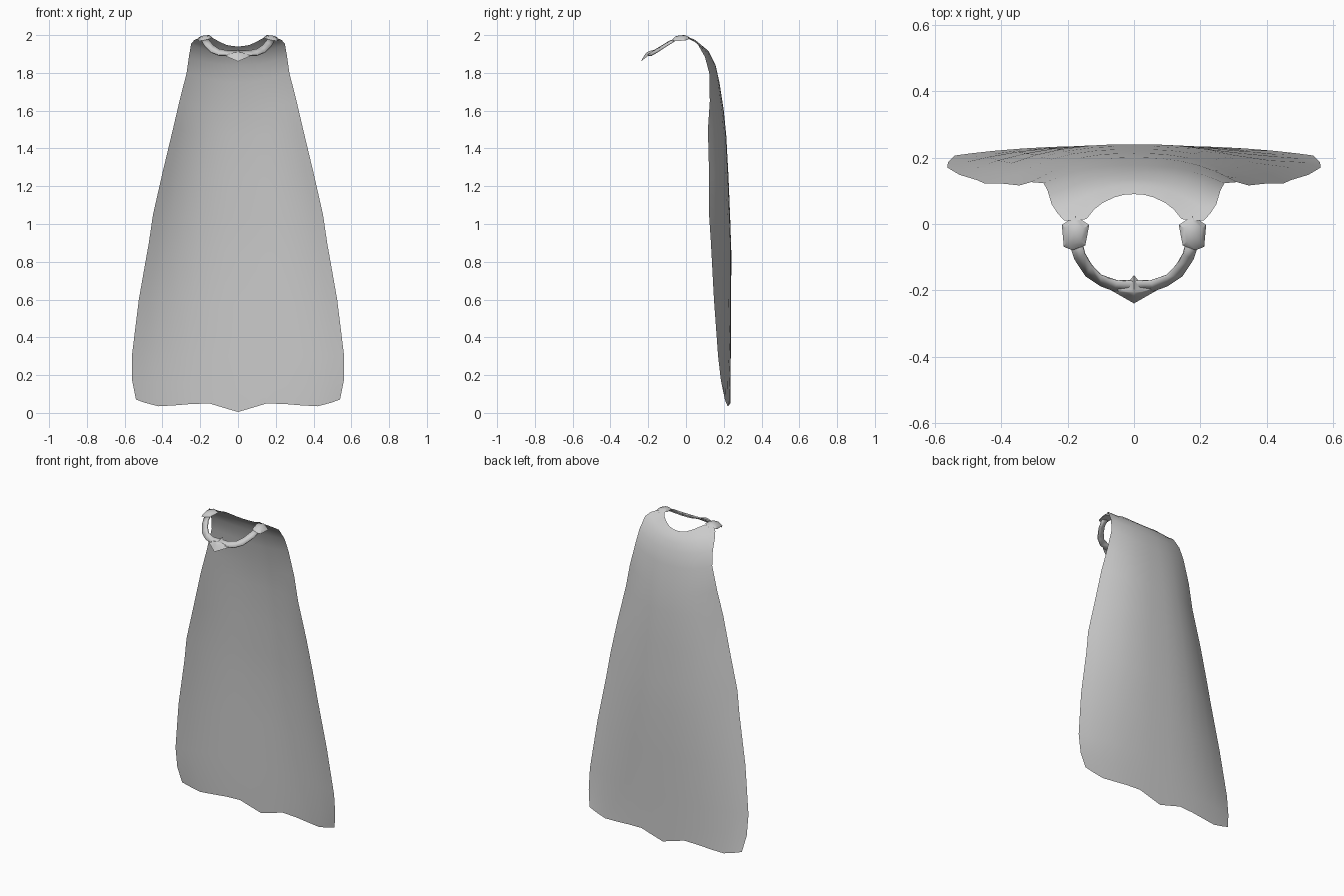
import bpy, bmesh, math
from mathutils import Vector

if "Cube" in bpy.data.objects:
    bpy.data.objects.remove(bpy.data.objects["Cube"])

grey = bpy.data.materials.new("cloth_grey")
grey.diffuse_color = (0.6, 0.6, 0.6, 1)
grey.use_nodes = True
grey.node_tree.nodes["Principled BSDF"].inputs["Base Color"].default_value = grey.diffuse_color


def make(name, verts, faces, angle=60):
    me = bpy.data.meshes.new(name)
    me.from_pydata(verts, [], faces)
    bm = bmesh.new()
    bm.from_mesh(me)
    bmesh.ops.recalc_face_normals(bm, faces=bm.faces)
    bm.to_mesh(me)
    bm.free()
    me.materials.append(grey)
    ob = bpy.data.objects.new(name, me)
    bpy.context.collection.objects.link(ob)
    bpy.ops.object.select_all(action='DESELECT')
    ob.select_set(True)
    bpy.context.view_layer.objects.active = ob
    bpy.ops.object.shade_smooth_by_angle(angle=math.radians(angle))
    return ob


def mirrored(half):
    # half runs from the centre line outward
    return [(-x, y, z) for x, y, z in half[:0:-1]] + list(half)


def grid_faces(rows, cols):
    return [(r * cols + c, r * cols + c + 1, (r + 1) * cols + c + 1, (r + 1) * cols + c)
            for r in range(rows - 1) for c in range(cols - 1)]


# Cape sheet: neckline, then rows of half width, edge y, edge z, middle y, middle z
U = [0, .14, .28, .46, .62, .78, .9, 1]
neck = [(0, .09, 1.94), (.03, .088, 1.942), (.06, .08, 1.948), (.095, .063, 1.963),
        (.12, .044, 1.977), (.143, .015, 1.988), (.18, .01, 1.992), (.21, .01, 1.982)]
spans = [(.23, .032, 1.975, .118, 1.917), (.248, .06, 1.955, .135, 1.885),
         (.26, .10, 1.885, .157, 1.84), (.272, .123, 1.80, .177, 1.75),
         (.31, .126, 1.65, .200, 1.60), (.345, .116, 1.50, .213, 1.47),
         (.40, .122, 1.27, .225, 1.25), (.45, .122, 1.05, .234, 1.03),
         (.472, .132, .90, .240, .85), (.525, .148, .60, .239, .57),
         (.562, .170, .30, .237, .30), (.56, .185, .17, .236, .15)]
rows = [mirrored(neck)]
for i, (hw, ye, ze, ym, zm) in enumerate(spans):
    p = 2 + min(i, 5) * .12
    rows.append(mirrored([(hw * u, ym + (ye - ym) * u ** p, zm + (ze - zm) * u ** 2) for u in U]))
hem_z = [.005, .027, .05, .047, .04, .035, .052, .07]
rows.append(mirrored([(.54 * u, .236 - .03 * u ** 2.6, z) for u, z in zip(U, hem_z)]))
cols = len(rows[0])
make("cape", [v for r in rows for v in r], grid_faces(len(rows), cols), 80)

# Neck strap: inner and outer edge of a thin ribbon
inner = [(0, -.170, 1.915), (.05, -.172, 1.915), (.10, -.155, 1.925), (.128, -.125, 1.943),
         (.148, -.09, 1.965), (.158, -.05, 1.982)]
outer = [(0, -.205, 1.892), (.06, -.200, 1.893), (.10, -.185, 1.893), (.145, -.155, 1.91),
         (.178, -.105, 1.943), (.197, -.05, 1.977)]
a, b = mirrored(inner), mirrored(outer)
strap = make("neck_strap", a + b, grid_faces(2, len(a)))
mod = strap.modifiers.new("thickness", 'SOLIDIFY')
mod.thickness = .008
mod.offset = 0


def stud(name, origin, outline, ax, ay, height, inset):
    # Faceted stud: base ring, smaller raised ring and a low peak
    ax, ay = Vector(ax).normalized(), Vector(ay).normalized()
    n = ax.cross(ay)
    o, k = Vector(origin), len(outline)
    verts = [o + ax * x + ay * y for x, y in outline]
    verts += [o + ax * x * inset + ay * y * inset + n * height * .75 for x, y in outline]
    verts.append(o + n * height)
    faces = [tuple(range(k))]
    for i in range(k):
        j = (i + 1) % k
        faces += [(i, j, k + j, k + i), (k + i, k + j, 2 * k)]
    return make(name, verts, faces, 40)


# Shoulder studs
shape = [(0, .05), (.042, .022), (.036, -.044), (.01, -.054), (-.03, -.04), (-.042, .022)]
for side, s in (("left", -1), ("right", 1)):
    pts = [(s * x, y) for x, y in shape]
    if s < 0:
        pts.reverse()
    stud(side + "_shoulder_stud", (s * .176, -.025, 1.978), pts,
         (1, 0, -s * .2), (0, 1, .08), .021, .65)

# Pointed front clasp, tilted with the strap
clasp = [(0, .052), (.022, .016), (.07, .004), (.066, -.008), (.035, -.03), (0, -.055),
         (-.035, -.03), (-.066, -.008), (-.07, .004), (-.022, .016)]
stud("front_clasp", (0, -.195, 1.894), clasp, (1, 0, 0), (0, .8, .6), .02, .35)
